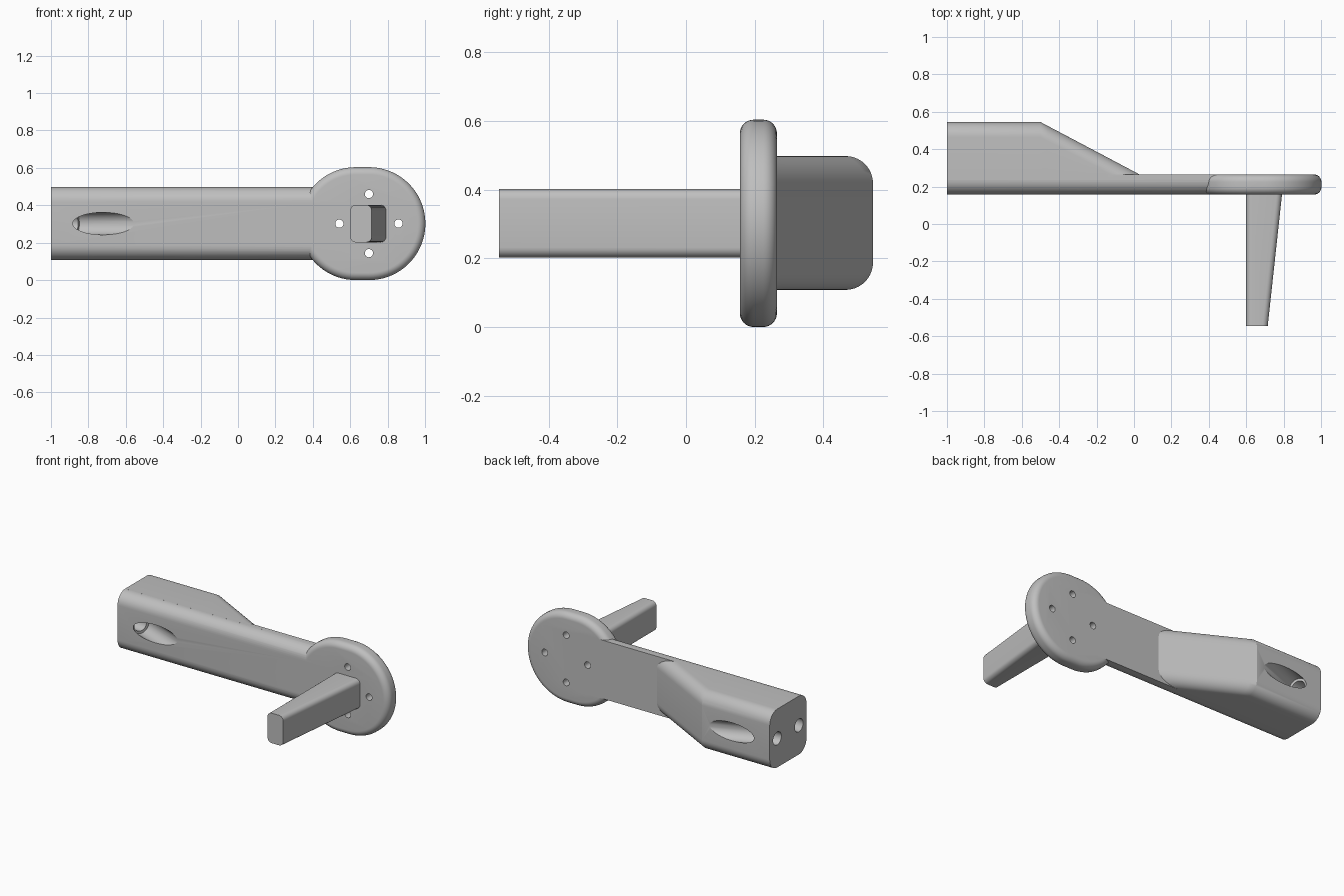
import bpy, bmesh
from math import sin, cos, pi, radians
from mathutils import Vector

cube = bpy.data.objects.get("Cube")
if cube:
    bpy.data.objects.remove(cube, do_unlink=True)

grey = bpy.data.materials.new("light_grey")
grey.use_nodes = True
colour = (0.52, 0.52, 0.52, 1)
grey.diffuse_color = colour
grey.node_tree.nodes["Principled BSDF"].inputs["Base Color"].default_value = colour

FRONT, BACK, DEEP = 0.157, 0.265, 0.545   # plate front, plate back, block back
LOW, HIGH, MID = 0.108, 0.498, 0.302      # arm heights and centre line
HUB_X = 0.7


def loft(name, rings):
    """Closed solid through a list of equal-length rings."""
    bm = bmesh.new()
    loops = [[bm.verts.new(p) for p in ring] for ring in rings]
    n = len(loops[0])
    for a, b in zip(loops, loops[1:]):
        for i in range(n):
            j = (i + 1) % n
            bm.faces.new((a[i], a[j], b[j], b[i]))
    bm.faces.new(loops[0][::-1])
    bm.faces.new(loops[-1])
    bmesh.ops.recalc_face_normals(bm, faces=bm.faces)
    mesh = bpy.data.meshes.new(name)
    bm.to_mesh(mesh)
    bm.free()
    mesh.materials.append(grey)
    obj = bpy.data.objects.new(name, mesh)
    bpy.context.collection.objects.link(obj)
    return obj


def rounded_rect(u0, u1, v0, v1, radii, steps=10):
    """Counter-clockwise from the low corner; one radius per corner."""
    pts = []
    corners = ((u0, v0, 1, 1), (u1, v0, -1, 1), (u1, v1, -1, -1), (u0, v1, 1, -1))
    for k, ((u, v, su, sv), r) in enumerate(zip(corners, radii)):
        if r == 0:
            pts.append((u, v))
            continue
        for i in range(steps + 1):
            t = pi + (k + i / steps) * pi / 2
            pts.append((u + su * r + r * cos(t), v + sv * r + r * sin(t)))
    return pts


def rod(name, start, end, radius, sides=40):
    """Cylinder between two points."""
    start, end = Vector(start), Vector(end)
    turn = (end - start).to_track_quat('Z', 'Y')
    ring = [turn @ Vector((radius * cos(2 * pi * i / sides), radius * sin(2 * pi * i / sides), 0))
            for i in range(sides)]
    return loft(name, [[p + c for p in ring] for c in (start, end)])


def combine(target, other, operation):
    """Apply a boolean and drop the operand."""
    mod = target.modifiers.new("join", 'BOOLEAN')
    mod.operation, mod.object, mod.solver = operation, other, 'EXACT'
    bpy.context.view_layer.update()
    graph = bpy.context.evaluated_depsgraph_get()
    mesh = bpy.data.meshes.new_from_object(target.evaluated_get(graph))
    target.modifiers.clear()
    target.data = mesh
    bpy.data.objects.remove(other, do_unlink=True)


# Thin arm: front edges rounded, back edges sharp
section = rounded_rect(FRONT, BACK, LOW, HIGH, (0.08, 0, 0, 0.08))
bracket = loft("bracket_arm", [[(x, y, z) for y, z in section] for x in (-1, 0.6)])


# Deep block behind the arm, sloping down into it
def block_ring(x, back):
    pts = rounded_rect(0.16, back, LOW, HIGH, (0, 0.08, 0.08, 0))
    seat = 0.24
    return [(x, y if y > seat else seat + 0.05 * (y - seat), z) for y, z in pts]


rings = [block_ring(-1, DEEP)]
slope_steps = 14
for i in range(slope_steps + 1):
    f = i / slope_steps
    rings.append(block_ring(-0.5 + 0.558 * f, DEEP - 0.295 * f))
combine(bracket, loft("deep_block", rings), 'UNION')


# Round mounting hub with rolled edges
def hub_ring(y, r, sides=36):
    pts = []
    for centre, start in ((HUB_X, -pi / 2), (0.63, pi / 2)):
        for i in range(sides + 1):
            t = start + pi * i / sides
            pts.append((centre + r * cos(t), y, MID + r * sin(t)))
    return pts


ROLL = 0.04
rolled = [(ROLL * (1 - sin(t)), 0.302 - ROLL * (1 - cos(t)))
          for t in (pi / 2 * (1 - i / 8) for i in range(9))]
rings = [hub_ring(FRONT + d, r) for d, r in rolled]
rings += [hub_ring(BACK - d, r) for d, r in reversed(rolled)]
combine(bracket, loft("hub", rings), 'UNION')

# Tapered peg pointing forward
rings = []
for y, right in ((0.21, 0.797), (-DEEP, 0.715)):
    rings.append([(x, y, z) for x, z in rounded_rect(0.6, right, 0.202, 0.402, [0.03] * 4, 6)])
combine(bracket, loft("peg", rings), 'UNION')

# Four screw holes around the hub
for dx, dz in ((1, 0), (-1, 0), (0, 1), (0, -1)):
    x, z = HUB_X + 0.158 * dx, MID + 0.158 * dz
    combine(bracket, rod("screw_hole", (x, 0, z), (x, 0.4, z), 0.022, 24), 'DIFFERENCE')

# Slanted screw pockets on front and back, each opening through the end
middle = (FRONT + DEEP) / 2
tilt = radians(21.5)
for side in (-1, 1):
    def at(x, depth):
        return (x, middle + side * ((DEEP - FRONT) / 2 - depth), MID)
    slope = sin(tilt) / cos(tilt)
    mouth = -0.72
    pocket = rod("pocket", at(-0.87, 0.15 * slope), at(mouth + 0.5, -0.5 * slope), 0.06)
    combine(bracket, pocket, 'DIFFERENCE')
    pilot = rod("pilot", at(-0.8, 0.045), at(-1.05, 0.088), 0.043)
    combine(bracket, pilot, 'DIFFERENCE')

# Smooth the rounded surfaces, keep hard edges
bpy.ops.object.select_all(action='DESELECT')
bracket.select_set(True)
bpy.context.view_layer.objects.active = bracket
bpy.ops.object.shade_smooth_by_angle(angle=radians(25))
bracket.name = "bracket_with_peg"
